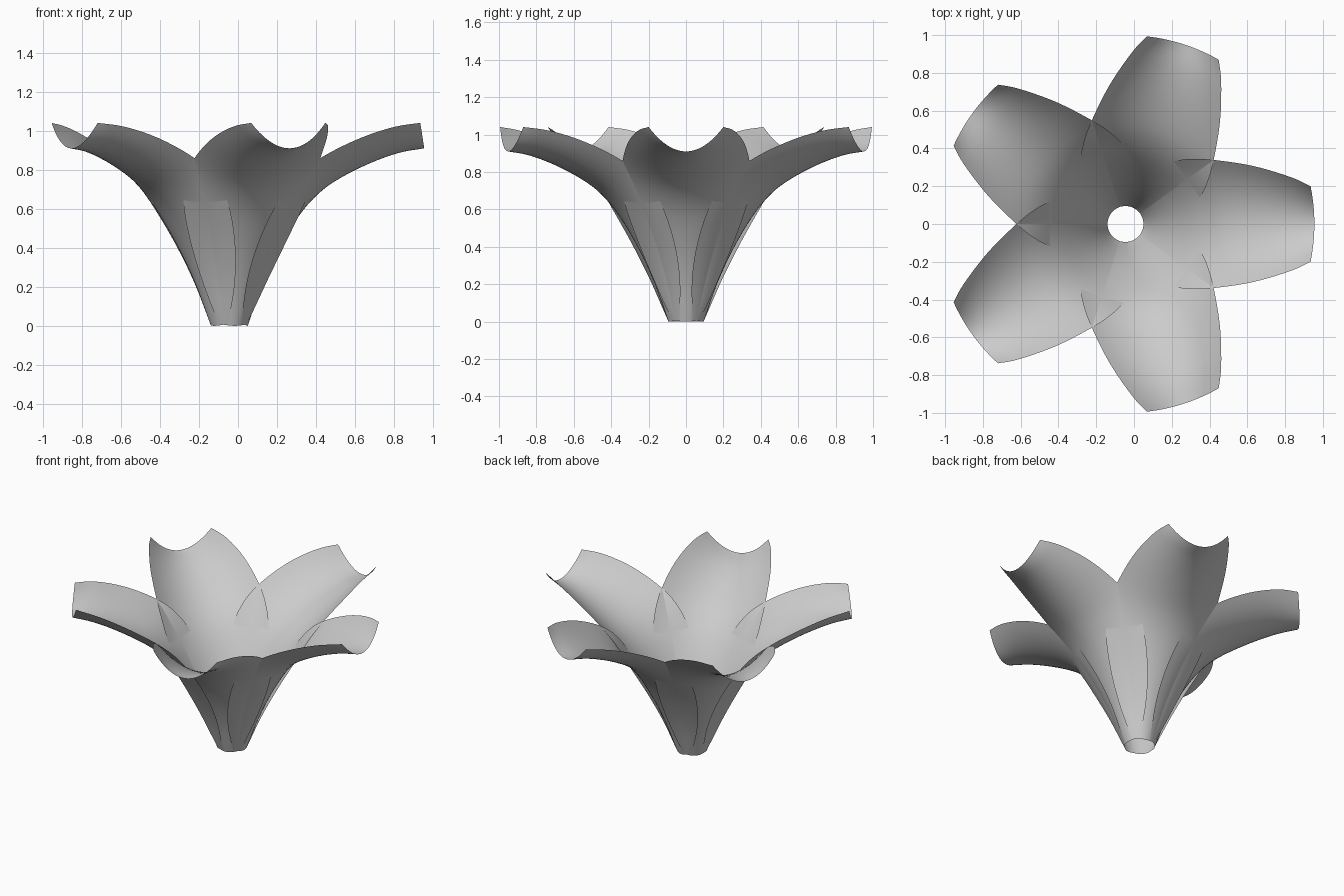
import bpy, bmesh, math
from mathutils import Vector

if "Cube" in bpy.data.objects:
    bpy.data.objects.remove(bpy.data.objects["Cube"])

AXIS_X = -0.045   # flower axis, offset so the bounds are centred

# petal sections: centreline radius, centreline height, half width, cup depth
SECTIONS = [Vector(s) for s in (
    (0.095, 0.000, 0.077, 0.035),
    (0.165, 0.200, 0.175, 0.080),
    (0.250, 0.385, 0.260, 0.110),
    (0.355, 0.560, 0.328, 0.130),
    (0.455, 0.675, 0.345, 0.140),
    (0.565, 0.755, 0.336, 0.140),
    (0.725, 0.835, 0.308, 0.138),
    (0.875, 0.888, 0.260, 0.135),
    (1.000, 0.910, 0.200, 0.132))]
STEPS, COLS = 4, 20


def spline(pts, steps):
    """Smooth curve through the given sections."""
    p = [2 * pts[0] - pts[1]] + pts + [2 * pts[-1] - pts[-2]]
    out = []
    for i in range(1, len(p) - 2):
        a, b, c, d = p[i - 1:i + 3]
        for k in range(steps):
            t = k / steps
            out.append(0.5 * (2 * b + (c - a) * t + (2 * a - 5 * b + 4 * c - d) * t * t
                              + (3 * b - a - 3 * c + d) * t ** 3))
    return out + [pts[-1]]


# one cupped petal sheet pointing along +x
rows = spline(SECTIONS, STEPS)
bm = bmesh.new()
grid = []
for i, s in enumerate(rows):
    a, b = rows[max(i - 1, 0)], rows[min(i + 1, len(rows) - 1)]
    tan = Vector((b[0] - a[0], b[1] - a[1])).normalized()
    line = []
    for j in range(COLS + 1):
        v = 2 * j / COLS - 1
        lift = s[3] * v * v
        line.append(bm.verts.new((s[0] - tan.y * lift, s[2] * v, s[1] + tan.x * lift)))
    grid.append(line)
for r0, r1 in zip(grid, grid[1:]):
    for j in range(COLS):
        f = bm.faces.new((r0[j], r1[j], r1[j + 1], r0[j + 1]))
        f.smooth = True
mesh = bpy.data.meshes.new("petal")
bm.to_mesh(mesh)
bm.free()

# five petals around the axis
for k in range(5):
    petal = bpy.data.objects.new(f"petal_{k + 1}", mesh)
    petal.location.x = AXIS_X
    petal.rotation_euler.z = math.radians(72 * k)
    bpy.context.collection.objects.link(petal)
